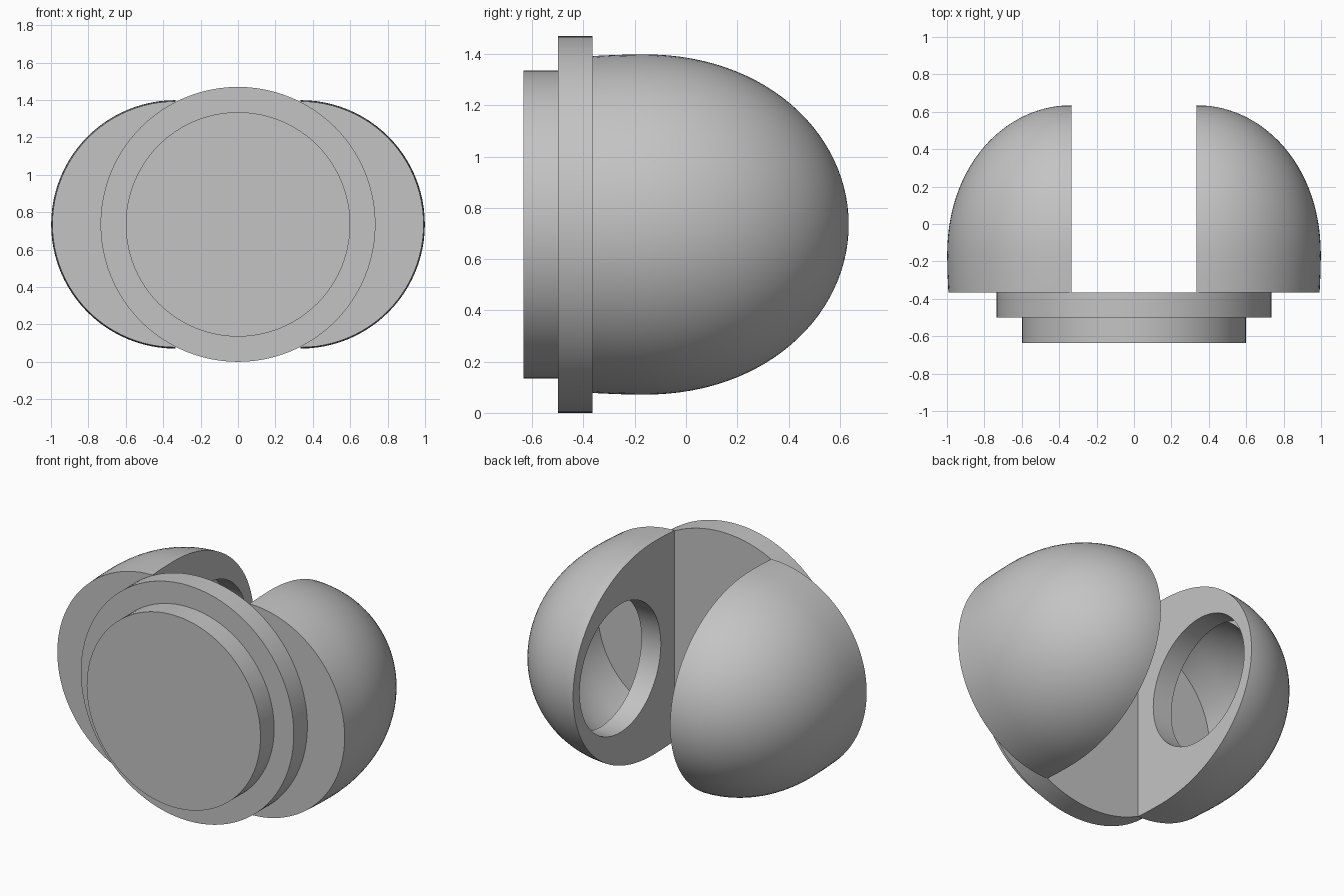
import bpy, bmesh, math
from mathutils import Matrix, Vector

if "Cube" in bpy.data.objects:
    bpy.data.objects.remove(bpy.data.objects["Cube"])

CENTRE_Z = 0.735      # height of the common axis
INNER_X = 0.335       # flat inner face of each lobe
BACK_Y = -0.365       # plane where lobes meet the flange
WALL = 0.134          # shell thickness

grey = bpy.data.materials.new("plain grey")
grey.use_nodes = True
grey.diffuse_color = (0.55, 0.55, 0.55, 1)
grey.node_tree.nodes["Principled BSDF"].inputs["Base Color"].default_value = (0.55, 0.55, 0.55, 1)


def make_object(name, bm):
    bmesh.ops.recalc_face_normals(bm, faces=bm.faces)
    mesh = bpy.data.meshes.new(name)
    bm.to_mesh(mesh)
    bm.free()
    mesh.materials.append(grey)
    obj = bpy.data.objects.new(name, mesh)
    bpy.context.collection.objects.link(obj)
    obj.location.z = CENTRE_Z
    return obj


def select_only(obj):
    bpy.ops.object.select_all(action='DESELECT')
    obj.select_set(True)
    bpy.context.view_layer.objects.active = obj


def smooth(obj):
    select_only(obj)
    bpy.ops.object.shade_smooth_by_angle(angle=math.radians(35))


def cylinder(name, radius, start, end, axis):
    """Capped cylinder between two positions on the X or Y axis."""
    bm = bmesh.new()
    bmesh.ops.create_cone(bm, cap_ends=True, segments=96, radius1=radius,
                          radius2=radius, depth=end - start)
    turn = Matrix.Rotation(math.pi / 2, 4, 'Y' if axis == 'X' else 'X')
    bmesh.ops.transform(bm, matrix=turn, verts=bm.verts)
    offset = (start + end) / 2
    bmesh.ops.translate(bm, verts=bm.verts,
                        vec=(offset, 0, 0) if axis == 'X' else (0, offset, 0))
    return make_object(name, bm)


def half_dome(name, radius, tip, base, cut_x):
    """Rounded dome turned about Y, keeping only what lies beyond cut_x."""
    bm = bmesh.new()
    waist = -0.17
    steps = 28
    points = [(0, base), (radius * 0.99, base), (radius * 0.997, (base + waist) / 2)]
    for i in range(steps + 1):
        a = math.pi / 2 * (1 - i / steps)
        r = radius * math.sin(a)
        y = waist + (tip - waist) * max(math.cos(a), 0) ** 0.95
        points.append((r, y))
    verts = [bm.verts.new((r, y, 0)) for r, y in points]
    edges = [bm.edges.new(pair) for pair in zip(verts, verts[1:])]
    bmesh.ops.spin(bm, geom=verts + edges, cent=(0, 0, 0), axis=(0, 1, 0),
                   angle=math.tau, steps=96)
    bmesh.ops.remove_doubles(bm, verts=bm.verts, dist=0.0005)
    bmesh.ops.translate(bm, verts=bm.verts, vec=(INNER_X, 0, 0))
    cut = bmesh.ops.bisect_plane(bm, geom=bm.verts[:] + bm.edges[:] + bm.faces[:],
                                 plane_co=(cut_x, 0, 0), plane_no=(1, 0, 0),
                                 dist=0.0001, clear_inner=True)
    rim = [e for e in bm.edges if e.is_boundary]
    bmesh.ops.contextual_create(bm, geom=rim)
    return make_object(name, bm)


def subtract(obj, cutter):
    mod = obj.modifiers.new("cut", 'BOOLEAN')
    mod.operation = 'DIFFERENCE'
    mod.solver = 'EXACT'
    mod.object = cutter
    select_only(obj)
    bpy.ops.object.modifier_apply(modifier=mod.name)
    bpy.data.objects.remove(cutter)


# Stepped round mount at the front
smooth(cylinder("front_disc", 0.6, -0.635, -0.5, 'Y'))
smooth(cylinder("flange", CENTRE_Z, -0.5, BACK_Y, 'Y'))

# Hollow lobe with a round opening in its flat inner face
lobe = half_dome("left_lobe", 0.664, 0.635, BACK_Y, INNER_X)
cavity = half_dome("cavity_cutter", 0.664 - WALL, 0.635 - WALL, BACK_Y + 0.004, INNER_X + WALL)
subtract(lobe, cavity)
opening = cylinder("opening_cutter", 0.4, INNER_X - 0.1, INNER_X + WALL + 0.002, 'X')
opening.data.transform(Matrix.Translation(Vector((0, 0.17, 0))))
subtract(lobe, opening)
smooth(lobe)

# The opposite lobe is the same part turned half round the mount axis
other = lobe.copy()
other.data = lobe.data.copy()
other.name = "right_lobe"
other.rotation_euler.y = math.pi
bpy.context.collection.objects.link(other)
